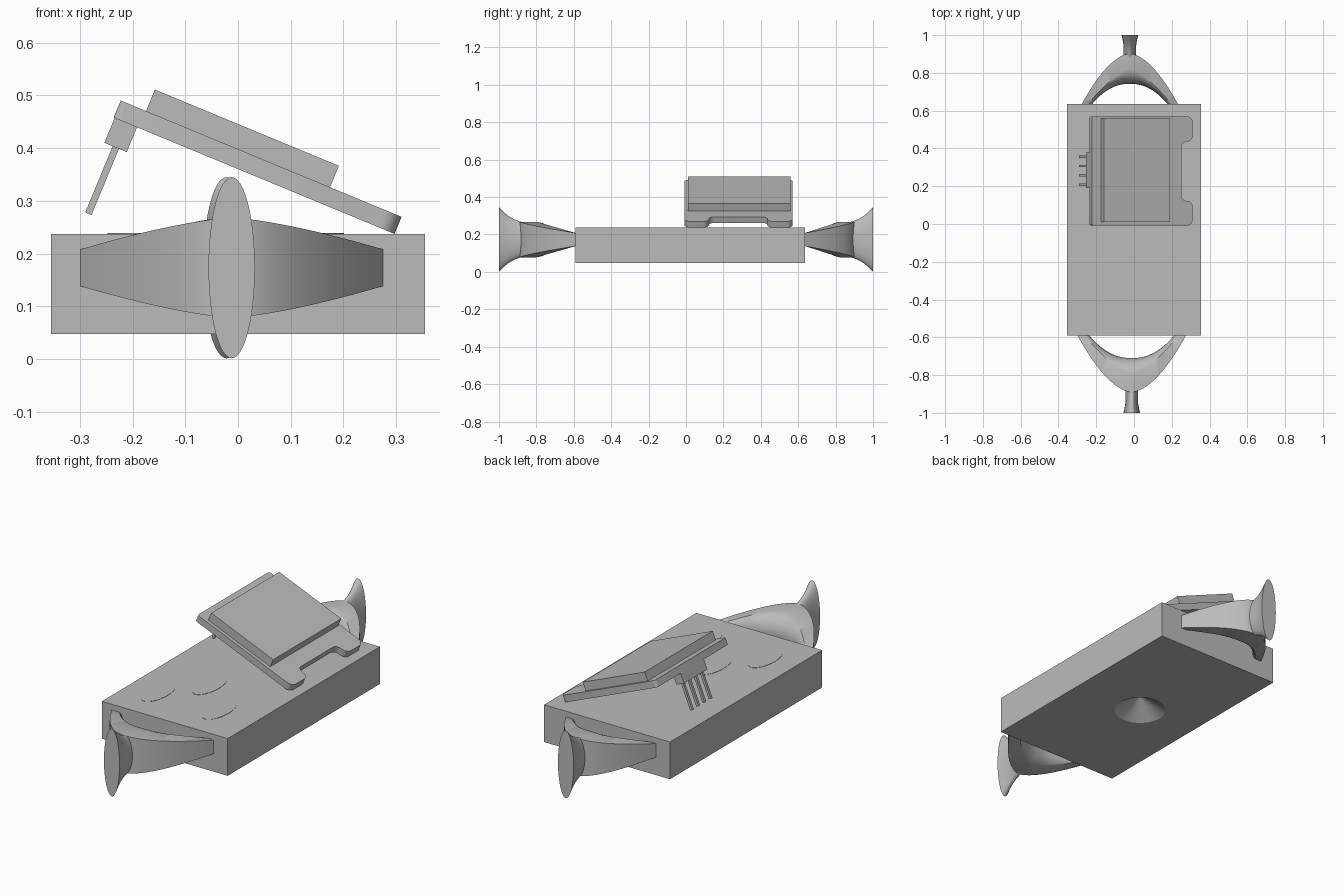
import bpy, bmesh, math
from mathutils import Matrix, Vector

cube = bpy.data.objects.get("Cube")
if cube:
    bpy.data.objects.remove(cube, do_unlink=True)

GREY = (0.5, 0.5, 0.5, 1)
mat = bpy.data.materials.new("plain_grey")
mat.use_nodes = True
mat.diffuse_color = GREY
mat.node_tree.nodes["Principled BSDF"].inputs["Base Color"].default_value = GREY


def finish(name, bm, matrix=None, smooth=False):
    bmesh.ops.recalc_face_normals(bm, faces=bm.faces)
    me = bpy.data.meshes.new(name)
    bm.to_mesh(me)
    bm.free()
    me.materials.append(mat)
    ob = bpy.data.objects.new(name, me)
    bpy.context.collection.objects.link(ob)
    if matrix:
        ob.matrix_world = matrix
    if smooth:
        bpy.ops.object.select_all(action='DESELECT')
        ob.select_set(True)
        bpy.context.view_layer.objects.active = ob
        bpy.ops.object.shade_smooth_by_angle(angle=math.radians(32))
    return ob


def box(name, lo, hi, matrix=None):
    lo, hi = Vector(lo), Vector(hi)
    bm = bmesh.new()
    bmesh.ops.create_cube(bm, size=1)
    bmesh.ops.scale(bm, vec=hi - lo, verts=bm.verts)
    bmesh.ops.translate(bm, vec=(lo + hi) / 2, verts=bm.verts)
    return finish(name, bm, matrix)


def loft(name, sections):
    """Skin closed rings of points and cap both ends."""
    bm = bmesh.new()
    rings = [[bm.verts.new(p) for p in s] for s in sections]
    n = len(rings[0])
    for a, b in zip(rings, rings[1:]):
        for i in range(n):
            j = (i + 1) % n
            bm.faces.new((a[i], a[j], b[j], b[i]))
    bm.faces.new(rings[0])
    bm.faces.new(rings[-1])
    return finish(name, bm, smooth=True)


# Body block with a conical recess underneath
TOP = 0.237
body = box("body", (-0.355, -0.59, 0.047), (0.355, 0.636, TOP))
bm = bmesh.new()
bmesh.ops.create_cone(bm, segments=48, radius1=0.15, radius2=0, depth=0.1, cap_ends=True)
cutter = finish("recess_cutter", bm, Matrix.Translation((-0.03, 0.01, 0.08)))
cutter.hide_render = True
mod = body.modifiers.new("recess", 'BOOLEAN')
mod.operation = 'DIFFERENCE'
mod.solver = 'EXACT'
mod.object = cutter
bpy.context.view_layer.objects.active = body
bpy.ops.object.modifier_apply(modifier="recess")
bpy.data.objects.remove(cutter, do_unlink=True)

# Oval buttons, almost flush with the body top
for name, x, y in (("middle_button", -0.045, -0.165),
                   ("right_button", -0.195, -0.362),
                   ("left_button", 0.148, -0.362)):
    bm = bmesh.new()
    bmesh.ops.create_cone(bm, segments=48, radius1=1, radius2=1, depth=1, cap_ends=True)
    bmesh.ops.scale(bm, vec=(0.053, 0.116, 0.003), verts=bm.verts)
    finish(name, bm, Matrix.Translation((x, y, TOP)), smooth=True)

# Bowed arms: flat top and bottom, upright outside, bulging inside
MID_Z = 0.173


def arm(name, side, cx, base, k):
    def point(s, half, depth, power, z):
        return (cx + k * half * s,
                side * (base + k * depth * (1 - abs(s) ** power)), MID_Z + z)
    sections = []
    for i in range(41):
        s = i / 20 - 1
        h = 0.095 - 0.06 * abs(s) ** 1.4
        ring = [point(s, 0.287, 0.30, 1.75, -h), point(s, 0.287, 0.30, 1.75, h)]
        for j in range(9):
            a = math.pi * j / 8
            b = math.sin(a)
            ring.append(point(s, 0.25 - 0.025 * b, 0.21 - 0.09 * b,
                              1.4 + 0.8 * b, h * math.cos(a)))
        sections.append(ring)
    loft(name, sections)


# Flared oval pads at the ends of the arms
def pad(name, side, cx):
    sections = []
    for y, rx, rz in ((0.85, 0.036, 0.088), (0.89, 0.034, 0.097), (0.92, 0.033, 0.109),
                      (0.95, 0.034, 0.126), (0.975, 0.038, 0.147), (1.0, 0.044, 0.172)):
        sections.append([(cx + rx * math.cos(a), side * y, MID_Z + rz * math.sin(a))
                         for a in (math.tau * i / 48 for i in range(48))])
    loft(name, sections)


for end, side, cx, base, k in (("front", -1, -0.012, 0.59, 1.0),
                               ("back", 1, -0.022, 0.636, 0.885)):
    arm(end + "_arm", side, cx, base, k)
    pad(end + "_pad", side, cx)

# Tilted display board: local x runs down the slope, local z out of the board
tilt = Matrix.Translation((-0.236, 0, 0.458)) @ Matrix.Rotation(math.radians(22.5), 4, 'Y')
outline = [(0, -0.008), (0.577, -0.008), (0.577, 0.122), (0.512, 0.122),
           (0.512, 0.436), (0.577, 0.436), (0.577, 0.57), (0, 0.57)]
bm = bmesh.new()
face = bm.faces.new([bm.verts.new((x, y, 0)) for x, y in outline])
ext = bmesh.ops.extrude_face_region(bm, geom=[face])
bmesh.ops.translate(bm, vec=(0, 0, 0.035),
                    verts=[v for v in ext["geom"] if isinstance(v, bmesh.types.BMVert)])
for is_left, radius in ((True, 0.012), (False, 0.031)):
    edges = [e for e in bm.edges
             if abs(e.verts[0].co.z - e.verts[1].co.z) > 0.01
             and (e.verts[0].co.x < 0.1) == is_left]
    bmesh.ops.bevel(bm, geom=edges, offset=radius, segments=6, profile=0.5, affect='EDGES')
finish("display_board", bm, tilt, smooth=True)

box("display_panel", (0.052, 0.01, 0.035), (0.43, 0.558, 0.079), tilt)

# Pin header under the upper edge of the board
box("pin_header", (0.002, 0.19, -0.051), (0.048, 0.378, 0), tilt)
for i in range(4):
    y = 0.207 + 0.05 * i
    box(f"pin_{i + 1}", (0.019, y - 0.0065, -0.187), (0.032, y + 0.0065, -0.05), tilt)
